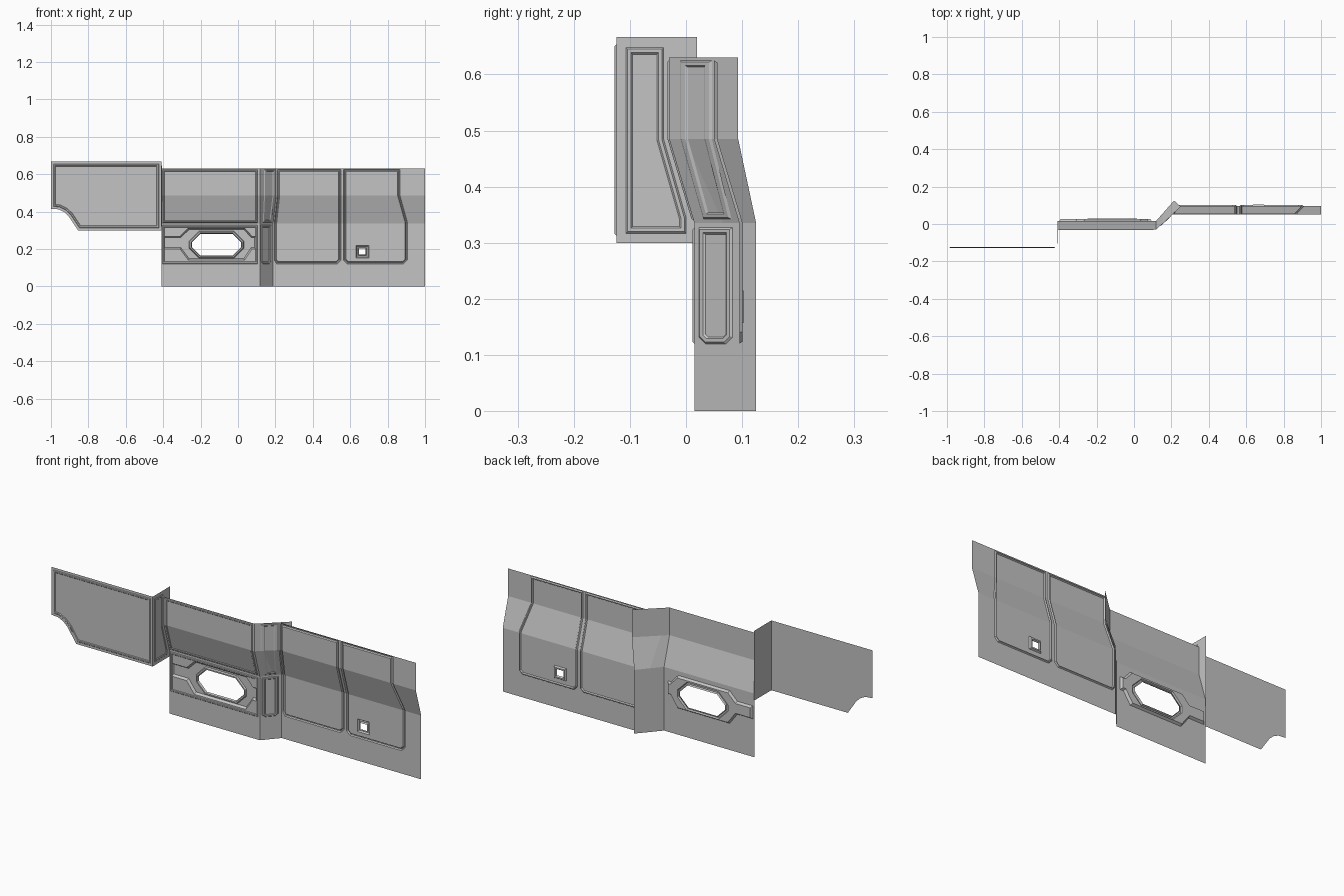
import bpy, bmesh
from mathutils import Vector

cube = bpy.data.objects.get("Cube")
if cube:
    bpy.data.objects.remove(cube, do_unlink=True)

grey = bpy.data.materials.new("plain_grey")
grey.use_nodes = True
COLOUR = (0.55, 0.55, 0.55, 1)
grey.diffuse_color = COLOUR
grey.node_tree.nodes["Principled BSDF"].inputs["Base Color"].default_value = COLOUR

BEND_LOW, BEND_HIGH, TOP = 0.335, 0.485, 0.63
GROOVE = [(0, 0), (0.004, 0.006), (0.008, 0.006), (0.012, 0)]
TRIM = [(0, 0), (0.003, -0.003), (0.009, -0.003), (0.012, 0)]


def bend(z):
    """0 below the slanted band, 1 above it."""
    return min(1, max(0, (z - BEND_LOW) / (BEND_HIGH - BEND_LOW)))


def box(x0, x1, z0, z1, low=0, high=0):
    """Counter-clockwise rectangle with optional chamfered corners."""
    pts = [(x0, z0 + low), (x0 + low, z0), (x1 - low, z0), (x1, z0 + low),
           (x1, z1 - high), (x1 - high, z1), (x0 + high, z1), (x0, z1 - high)]
    return list(dict.fromkeys(pts))


def inset(poly, dist):
    """Move every side of a polygon inwards by dist."""
    pts = [Vector(p) for p in poly]
    result = []
    for i, p in enumerate(pts):
        a = (p - pts[i - 1]).normalized()
        b = (pts[(i + 1) % len(pts)] - p).normalized()
        n1, n2 = Vector((-a.y, a.x)), Vector((-b.y, b.x))
        result.append(p + (n1 + n2) * dist / (1 + n1.dot(n2)))
    return result


def loop(bm, poly, depth):
    verts = [bm.verts.new((p[0], depth, p[1])) for p in poly]
    return verts, [bm.edges.new((v, verts[i - 1])) for i, v in enumerate(verts)]


def fill(bm, edges, features):
    """Fill a loop around its features, then build each feature's stepped rings.
    A feature is (polygon, steps, inner features); None inside leaves it open."""
    starts = [loop(bm, inset(f[0], f[1][0][0]), f[1][0][1]) for f in features]
    if edges:
        every = edges + [e for s in starts for e in s[1]]
        bmesh.ops.triangle_fill(bm, use_beauty=True, edges=every, normal=(0, -1, 0))
    for (poly, steps, inner), (verts, ring) in zip(features, starts):
        for dist, depth in steps[1:]:
            new, ring = loop(bm, inset(poly, dist), depth)
            for i in range(len(new)):
                bm.faces.new((verts[i - 1], verts[i], new[i], new[i - 1]))
            verts = new
        if inner is not None:
            fill(bm, ring, inner)


def sheet(name, outline, features, place, facing):
    bm = bmesh.new()
    fill(bm, loop(bm, outline, 0)[1] if outline else None, features)
    for z in (BEND_LOW, BEND_HIGH):
        bmesh.ops.bisect_plane(bm, geom=bm.verts[:] + bm.edges[:] + bm.faces[:],
                               dist=1e-5, plane_co=(0, 0, z), plane_no=(0, 0, 1))
    for v in bm.verts:
        v.co = place(*v.co)
    bmesh.ops.recalc_face_normals(bm, faces=bm.faces)
    bm.normal_update()
    if sum(f.normal.dot(Vector(facing)) * f.calc_area() for f in bm.faces) < 0:
        bmesh.ops.reverse_faces(bm, faces=bm.faces)
    mesh = bpy.data.meshes.new(name)
    bm.to_mesh(mesh)
    bm.free()
    mesh.materials.append(grey)
    bpy.context.collection.objects.link(bpy.data.objects.new(name, mesh))


# Placement of each flat sheet: u along it, d into it, z up
def at_end(u, d, z):
    return (u, d - 0.124, z)


def at_return(u, d, z):
    return (-0.41 - d, u, z)


def at_middle(u, d, z):
    return (u, 0.015 - 0.045 * bend(z) + d, z)


def at_corner(u, d, z):
    f = bend(z)
    return (0.117 + u * (0.88 + 0.33 * f) - 0.7 * d,
            0.015 - 0.045 * f + u * (1 + 0.118 * f) + 0.7 * d, z)


def at_side(u, d, z):
    left = 0.017 * bend(z) if u < 0.21 else 0
    return (u + left, 0.095 - 0.045 * bend(z) + d, z)


FRONT, SIDE, DIAGONAL = (0, -1, 0), (1, 0, 0), (1, -1, 0)

# End panel with the curved lower corner
end = [(-1, 0.415), (-0.96, 0.412), (-0.93, 0.398), (-0.905, 0.375),
       (-0.855, 0.30), (-0.41, 0.30), (-0.41, 0.667), (-1, 0.667)]
sheet("end_panel", end, [], at_end, FRONT)
sheet("end_panel_trim", None, [(inset(end, 0.013), TRIM, None)], at_end, FRONT)

# Return wall joining the end panel to the middle panel
sheet("return_wall", box(-0.124, 0.02, 0.30, 0.667), [], at_return, SIDE)
return_trim = [(-0.107, 0.317), (0, 0.317), (0, 0.345), (-0.04, 0.485),
               (-0.04, 0.648), (-0.107, 0.648)]
sheet("return_wall_trim", None, [(return_trim, TRIM, None)], at_return, SIDE)

# Middle panel: recessed band, widening around an eight-sided window
window = (box(-0.262, 0.032, 0.15, 0.296, 0.055, 0.055),
          [(0, 0.012), (0.004, 0.004), (0.011, 0.004), (0.015, 0.014)], None)
band = [(-0.40, 0.2), (-0.31, 0.2), (-0.265, 0.14), (0.035, 0.14),
        (0.075, 0.2), (0.095, 0.2), (0.095, 0.268), (0.075, 0.268),
        (0.035, 0.312), (-0.265, 0.312), (-0.31, 0.268), (-0.40, 0.268)]
recess = (band, [(0, 0), (0.008, 0.012)], [window])
sheet("middle_panel", box(-0.41, 0.117, 0, TOP), [recess], at_middle, FRONT)
sheet("middle_panel_trim", None,
      [(box(-0.405, 0.105, 0.34, 0.626), TRIM, None),
       (box(-0.405, 0.105, 0.12, 0.327), TRIM, None)], at_middle, FRONT)

# Diagonal corner, running on behind the side panel
sheet("corner_panel", box(0, 0.11, 0, TOP), [], at_corner, DIAGONAL)
sheet("corner_trim", None,
      [(box(0.008, 0.068, 0.12, 0.327, 0.012), TRIM, None),
       (box(0.018, 0.068, 0.342, 0.625), TRIM, None)], at_corner, DIAGONAL)

# Side panel: grooved bay, then a door with a small square window
porthole = (box(0.63, 0.70, 0.153, 0.219),
            [(0, 0), (0.005, 0.008), (0.012, 0.008), (0.017, 0)], None)
door = [(0.565, 0.14), (0.585, 0.12), (0.885, 0.12), (0.905, 0.14),
        (0.905, 0.345), (0.866, 0.485), (0.866, 0.625), (0.565, 0.625)]
bay = [(0.194, 0.14), (0.207, 0.12), (0.53, 0.12), (0.55, 0.14),
       (0.55, 0.625), (0.194, 0.625)]
sheet("side_panel", box(0.187, 1, 0, TOP),
      [(bay, GROOVE, []), (door, GROOVE, [porthole])], at_side, FRONT)
